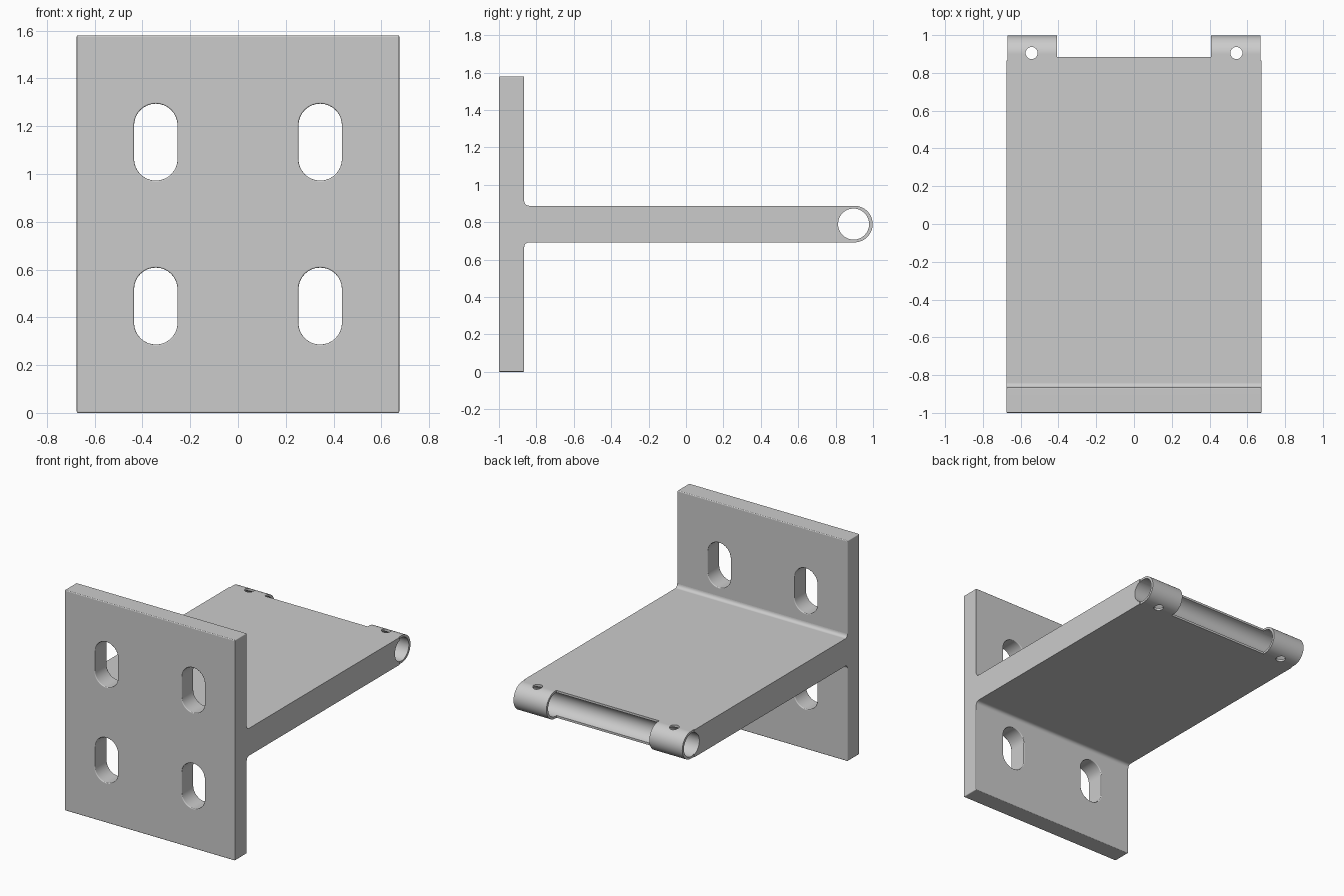
import bpy, bmesh, math
from mathutils import Matrix, Vector

if "Cube" in bpy.data.objects:
    bpy.data.objects.remove(bpy.data.objects["Cube"])

HALF_W, HEIGHT, MID = 0.675, 1.58, 0.79
SHELF_R, BORE_R, FILLET = 0.098, 0.083, 0.025
PLATE_BACK, PIVOT = -0.865, 0.9

grey = bpy.data.materials.new("plain grey")
grey.use_nodes = True
colour = (0.6, 0.6, 0.6, 1)
grey.diffuse_color = colour
grey.node_tree.nodes["Principled BSDF"].inputs["Base Color"].default_value = colour


def arc(cu, cv, r, start, end, steps):
    """Points on an arc, angles in degrees."""
    angles = [math.radians(start + (end - start) * i / steps) for i in range(steps + 1)]
    return [(cu + r * math.cos(a), cv + r * math.sin(a)) for a in angles]


def prism(name, points, axis, lo, hi):
    """Extrude a closed 2D outline along x (outline y,z), y (x,z) or z (x,y)."""
    place = {"x": lambda u, v: (lo, u, v), "y": lambda u, v: (u, lo, v),
             "z": lambda u, v: (u, v, lo)}[axis]
    bm = bmesh.new()
    face = bm.faces.new([bm.verts.new(place(u, v)) for u, v in points])
    new = bmesh.ops.extrude_face_region(bm, geom=[face])["geom"]
    shift = Vector([hi - lo if a == axis else 0 for a in "xyz"])
    bmesh.ops.translate(bm, vec=shift, verts=[g for g in new if isinstance(g, bmesh.types.BMVert)])
    bmesh.ops.recalc_face_normals(bm, faces=bm.faces)
    mesh = bpy.data.meshes.new(name)
    bm.to_mesh(mesh)
    bm.free()
    mesh.materials.append(grey)
    obj = bpy.data.objects.new(name, mesh)
    bpy.context.collection.objects.link(obj)
    return obj


def box(u0, u1, v0, v1):
    return [(u0, v0), (u1, v0), (u1, v1), (u0, v1)]


def circle(u, v, r, steps=48):
    return arc(u, v, r, 0, 360, steps)[:-1]


def apply(obj, mod):
    bpy.context.view_layer.objects.active = obj
    bpy.ops.object.modifier_apply(modifier=mod.name)


def cut(obj, cutter):
    mod = obj.modifiers.new("cut", "BOOLEAN")
    mod.operation, mod.solver, mod.object = "DIFFERENCE", "EXACT", cutter
    apply(obj, mod)
    bpy.data.objects.remove(cutter)


def finish(obj):
    """Smooth the rounds while keeping large faces flat."""
    bpy.ops.object.select_all(action="DESELECT")
    obj.select_set(True)
    bpy.context.view_layer.objects.active = obj
    bpy.ops.object.shade_smooth_by_angle(angle=math.radians(35))
    obj.modifiers.new("flat faces", "WEIGHTED_NORMAL").keep_sharp = True


# Mounting plate with four rounded slots
plate = prism("mounting_plate", box(-HALF_W, HALF_W, 0, HEIGHT), "y", -1, PLATE_BACK)
slot_r, slot_half = 0.091, 0.07
for x in (-0.344, 0.344):
    for z in (MID - 0.343, MID + 0.343):
        outline = arc(x, z + slot_half, slot_r, 0, 180, 16) + arc(x, z - slot_half, slot_r, 180, 360, 16)
        cut(plate, prism("slot_cutter", outline, "y", -1.2, -0.6))
bevel = plate.modifiers.new("rounded edges", "BEVEL")
bevel.width, bevel.segments = 0.022, 4
bevel.limit_method, bevel.angle_limit = "ANGLE", math.radians(40)
apply(plate, bevel)
finish(plate)

# Shelf with a rounded end and fillets where it meets the plate
root = PLATE_BACK + FILLET
top = arc(root, MID + SHELF_R + FILLET, FILLET, 180, 270, 6)
bottom = arc(root, MID - SHELF_R - FILLET, FILLET, 90, 180, 6)
inside = PLATE_BACK - FILLET
profile = [(inside, top[0][1])] + top + arc(PIVOT, MID, SHELF_R, 90, -90, 32) + bottom + [(inside, bottom[-1][1])]
shelf = prism("shelf", profile, "x", -HALF_W, HALF_W)

# Hinge end: open middle, through bore and two pin holes
cut(shelf, prism("gap_cutter", box(-0.408, 0.408, 0.885, 1.2), "z", 0.5, 1.1))
cut(shelf, prism("bore_cutter", circle(PIVOT - 0.004, MID, BORE_R), "x", -1, 1))
for x in (-0.542, 0.542):
    cut(shelf, prism("pin_cutter", circle(x, 0.905, 0.032, 24), "z", 0.5, 1.1))
for side in (-1, 1):
    edge = sorted((side * (HALF_W - 0.006), side))
    cut(shelf, prism("end_trim_cutter", box(*edge, 0.865, 1.2), "z", 0.5, 1.1))
finish(shelf)
